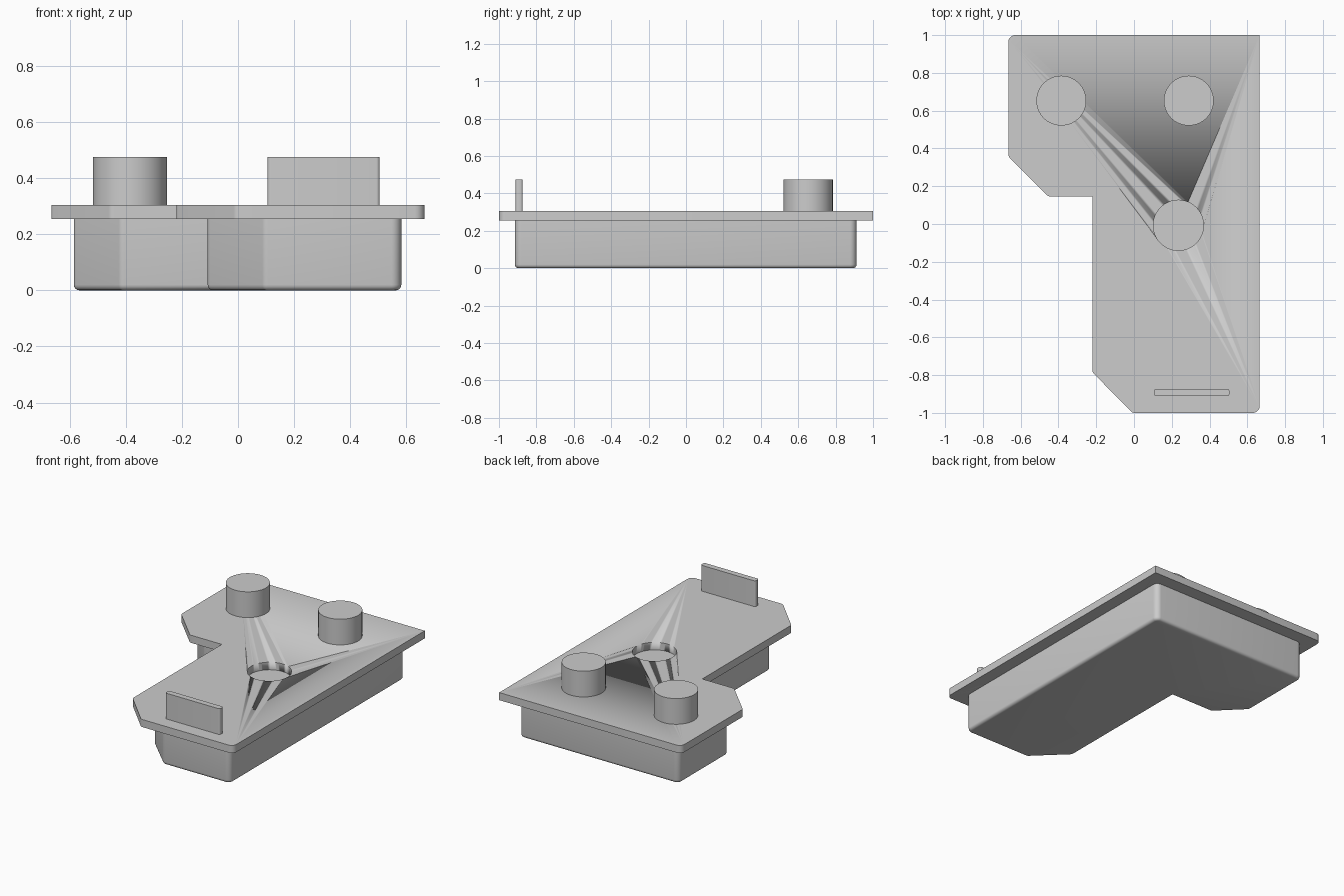
import bpy, bmesh, math
from mathutils import Vector

if "Cube" in bpy.data.objects:
    bpy.data.objects.remove(bpy.data.objects["Cube"])

grey = bpy.data.materials.new("light grey")
grey.diffuse_color = (0.604, 0.604, 0.604, 1)
grey.use_nodes = True
grey.node_tree.nodes["Principled BSDF"].inputs["Base Color"].default_value = grey.diffuse_color


def rounded(points, segments=5):
    """Turn (x, y, radius) corners into an outline with rounded corners."""
    out = []
    for i, (x, y, r) in enumerate(points):
        p = Vector((x, y))
        if r == 0:
            out.append(p)
            continue
        a = (Vector(points[i - 1][:2]) - p).normalized()
        b = (Vector(points[(i + 1) % len(points)][:2]) - p).normalized()
        half = a.angle(b) / 2
        centre = p + (a + b).normalized() * (r / math.sin(half))
        start = p + a * (r / math.tan(half)) - centre
        end = p + b * (r / math.tan(half)) - centre
        for k in range(segments + 1):
            out.append(centre + start.lerp(end, k / segments).normalized() * r)
    return out


def circle(x, y, r, n=64):
    return [Vector((x + r * math.cos(2 * math.pi * k / n),
                    y + r * math.sin(2 * math.pi * k / n))) for k in range(n)]


def prism(name, outline, z0, z1, bottom_round=0):
    """Extrude an outline from z0 to z1, optionally rounding the bottom rim."""
    bm = bmesh.new()
    base = bm.faces.new([bm.verts.new((p.x, p.y, z0)) for p in outline])
    top = bmesh.ops.extrude_face_region(bm, geom=[base], use_keep_orig=True)["geom"]
    for v in top:
        if isinstance(v, bmesh.types.BMVert):
            v.co.z = z1
    bmesh.ops.recalc_face_normals(bm, faces=bm.faces)
    if bottom_round:
        middle = (z0 + z1) / 2
        rim = [e for e in bm.edges if all(v.co.z < middle for v in e.verts)]
        bmesh.ops.bevel(bm, geom=rim, offset=bottom_round, segments=4,
                        profile=0.5, affect='EDGES')
    mesh = bpy.data.meshes.new(name)
    bm.to_mesh(mesh)
    bm.free()
    mesh.materials.append(grey)
    obj = bpy.data.objects.new(name, mesh)
    bpy.context.collection.objects.link(obj)
    bpy.ops.object.select_all(action='DESELECT')
    obj.select_set(True)
    bpy.context.view_layer.objects.active = obj
    bpy.ops.object.shade_smooth_by_angle(angle=math.radians(30))
    return obj


# Lower body, inset below the plate
body = [(0.582, -0.915, 0.035), (0.582, 0.912, 0.035), (-0.585, 0.912, 0.035),
        (-0.585, 0.41, 0.03), (-0.417, 0.242, 0.03), (-0.108, 0.242, 0),
        (-0.108, -0.717, 0.03), (0.095, -0.915, 0.03)]
prism("lower_body", rounded(body), 0, 0.255, bottom_round=0.02)

# Cover plate with a round opening down to the body
plate = [(0.665, -1, 0.035), (0.665, 1, 0), (-0.665, 1, 0.035),
         (-0.665, 0.357, 0.03), (-0.453, 0.145, 0.03), (-0.22, 0.145, 0),
         (-0.22, -0.785, 0.03), (-0.008, -1, 0.03)]
cover = prism("cover_plate", rounded(plate), 0.255, 0.305)
cutter = prism("opening_cutter", circle(0.235, -0.007, 0.133), 0.2, 0.4)
cutter.hide_render = True
cutter.hide_set(True)
cut = cover.modifiers.new("opening", 'BOOLEAN')
cut.object = cutter
cut.solver = 'EXACT'

# Two round pegs
for side, x in (("left", -0.385), ("right", 0.29)):
    prism(side + "_peg", circle(x, 0.653, 0.132), 0.305, 0.475)

# Upright tab near the front edge
tab = [(0.505, -0.911, 0.012), (0.505, -0.873, 0.012),
       (0.105, -0.873, 0.012), (0.105, -0.911, 0.012)]
prism("front_tab", rounded(tab), 0.305, 0.475)
